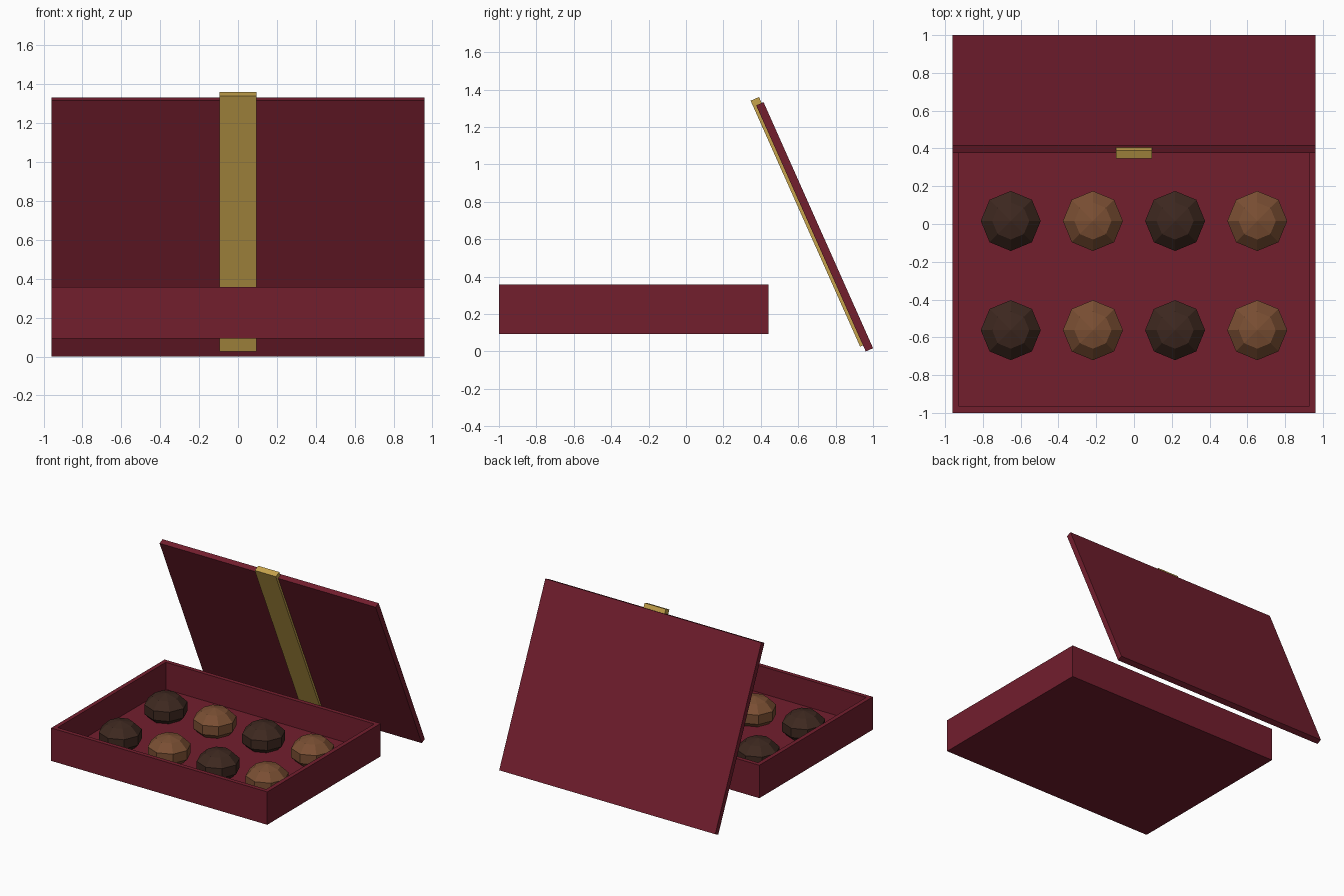
import bpy, bmesh
from math import radians
from mathutils import Matrix, Vector

if "Cube" in bpy.data.objects:
    bpy.data.objects.remove(bpy.data.objects["Cube"])


def material(name, color):
    m = bpy.data.materials.new(name)
    m.diffuse_color = (*color, 1)
    m.use_nodes = True
    m.node_tree.nodes["Principled BSDF"].inputs["Base Color"].default_value = m.diffuse_color
    return m


RED = material("red_card", (0.17, 0.013, 0.027))
GOLD = material("gold_ribbon", (0.57, 0.37, 0.073))
DARK = material("dark_chocolate", (0.047, 0.021, 0.014))
MILK = material("milk_chocolate", (0.195, 0.078, 0.033))


def add_object(name, bm, mat):
    bmesh.ops.recalc_face_normals(bm, faces=bm.faces)
    mesh = bpy.data.meshes.new(name)
    bm.to_mesh(mesh)
    bm.free()
    mesh.materials.append(mat)
    ob = bpy.data.objects.new(name, mesh)
    bpy.context.collection.objects.link(ob)
    return ob


def block(lo, hi):
    """Box between two opposite corners."""
    lo, hi = Vector(lo), Vector(hi)
    bm = bmesh.new()
    bmesh.ops.create_cube(bm, size=1, matrix=Matrix.Translation((lo + hi) / 2)
                          @ Matrix.Diagonal((*(hi - lo), 1)))
    return bm


# Open tray: inset the top face, extrude it and drop it to form the floor
WALL, FLOOR = 0.048, 0.14
bm = block((-0.96, -1, 0.093), (0.96, 0.44, 0.357))
bm.normal_update()
top = max(bm.faces, key=lambda f: f.calc_center_median().z)
bmesh.ops.inset_region(bm, faces=[top], thickness=WALL)
floor = bmesh.ops.extrude_discrete_faces(bm, faces=[top])["faces"][0]
for v in floor.verts:
    v.co.z = FLOOR
add_object("box_tray", bm, RED)

# Lid and ribbon, built upright then leaned forward about the lid's lower edge
lean = Matrix.Translation((0, 0.961, 0)) @ Matrix.Rotation(radians(24), 4, 'X')
lid = add_object("lid", block((-0.96, 0, 0), (0.96, 0.043, 1.44)), RED)
ribbon = add_object("lid_ribbon",
                    block((-0.094, -0.017, 0.036), (0.094, 0.032, 1.475)), GOLD)
for ob in (lid, ribbon):
    ob.data.transform(lean)

# Two rows of four faceted chocolates, alternating dark and milk
for row, y in enumerate((-0.562, 0.016)):
    for col in range(4):
        bm = bmesh.new()
        bmesh.ops.create_uvsphere(
            bm, u_segments=8, v_segments=5, radius=1,
            matrix=Matrix.Translation((-0.6525 + 0.435 * col, y, 0.213))
            @ Matrix.Diagonal((0.167, 0.167, 0.12, 1)))
        add_object(f"chocolate_{row + 1}_{col + 1}", bm, MILK if col % 2 else DARK)
